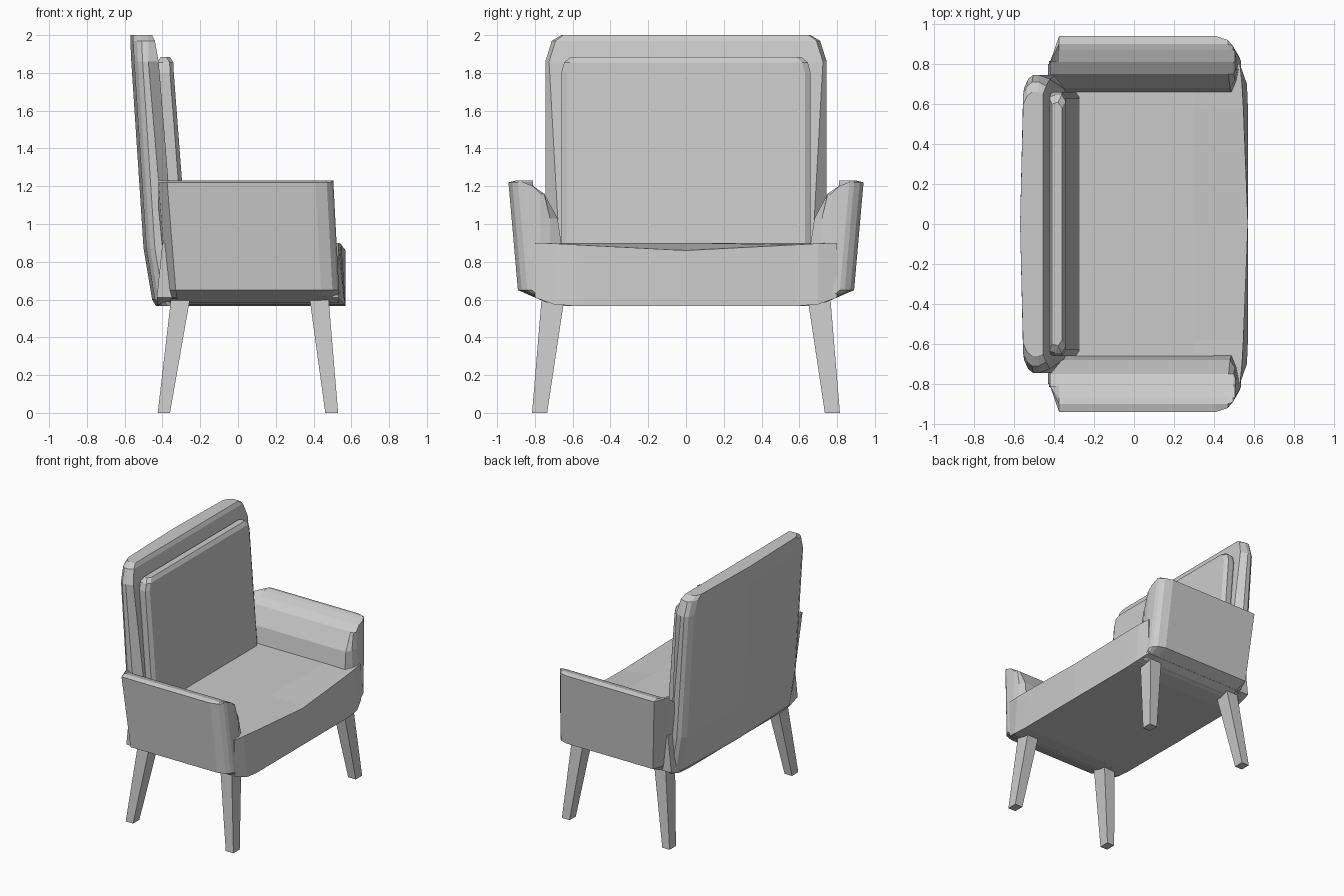
import bpy, bmesh

if "Cube" in bpy.data.objects:
    bpy.data.objects.remove(bpy.data.objects["Cube"])


def loft(name, rings, mirror=False):
    """Skin a list of equal-length point rings and cap both ends."""
    bm = bmesh.new()
    rows = [[bm.verts.new(p) for p in r] for r in rings]
    n = len(rows[0])
    for a, b in zip(rows, rows[1:]):
        for i in range(n):
            j = (i + 1) % n
            bm.faces.new((a[i], a[j], b[j], b[i]))
    bm.faces.new(rows[0])
    bm.faces.new(rows[-1])
    bmesh.ops.remove_doubles(bm, verts=bm.verts, dist=0.0005)
    bmesh.ops.recalc_face_normals(bm, faces=bm.faces)
    me = bpy.data.meshes.new(name)
    bm.to_mesh(me)
    bm.free()
    ob = bpy.data.objects.new(name, me)
    bpy.context.collection.objects.link(ob)
    if mirror:
        m = ob.modifiers.new("mirror", 'MIRROR')
        m.use_axis = (False, True, False)
        m.use_mirror_merge = False
    return ob


def both_sides(half):
    """Complete a half outline (y >= 0) with its mirror image."""
    return half + [(x, -y, z) for x, y, z in reversed(half) if y > 0]


# seat: side profiles lofted across the width, bowed at the front
def seat_ring(y, x_low, x_top, z_top, z_low):
    return [(-0.43, y, z_low), (x_low, y, z_low),
            (x_top, y, z_top), (0.30, y, 0.90), (-0.40, y, 0.90)]


half = [(0.80, 0.53, 0.53, 0.90, 0.61), (0.70, 0.565, 0.54, 0.897, 0.575),
        (0.58, 0.57, 0.547, 0.89, 0.565), (0.0, 0.57, 0.57, 0.86, 0.565)]
loft("seat", [seat_ring(*s) for s in half]
     + [seat_ring(-s[0], *s[1:]) for s in reversed(half[:-1])])

# arms: one cross-section swept front to back, tapered at both ends
section = [(0.58, 0.567), (0.74, 0.585), (0.89, 0.65), (0.94, 1.22), (0.90, 1.23),
           (0.87, 1.222), (0.81, 1.20), (0.75, 1.16), (0.68, 1.03), (0.66, 0.90)]


def arm_ring(x, shift, low):
    pts = []
    for y, z in section:
        t = max(0, (z - 0.65) / 0.57)
        yy = min(y, 0.89 + 0.05 * t - shift)
        if z >= 0.9:
            yy = max(yy, low)
        lean = 0.06 * max(0, (0.9 - z) / 0.33) if x < 0 else -0.03 * t
        pts.append((x + lean, yy, z))
    return pts


stations = [(-0.42, 0.13, 0.66), (-0.375, 0, 0.66), (0.44, 0, 0.66),
            (0.50, 0.02, 0.66), (0.525, 0.05, 0.72), (0.535, 0.075, 0.77)]
loft("arm", [arm_ring(*s) for s in stations], mirror=True)


# backrest: rounded slab leaning back
def back_ring(z, xr, xs, xf, w, wf):
    return both_sides([(xr, 0, z), (xr + 0.015, w - 0.065, z), (xr + 0.035, w - 0.02, z),
                       (xr + 0.06, w, z), (xs, w, z), (xf, wf, z), (xf, 0, z)])


loft("backrest", [
    back_ring(0.567, -0.435, -0.35, -0.30, 0.73, 0.67),
    back_ring(0.60, -0.455, -0.36, -0.30, 0.745, 0.67),
    back_ring(0.87, -0.50, -0.39, -0.34, 0.745, 0.67),
    back_ring(1.86, -0.565, -0.475, -0.42, 0.745, 0.725),
    back_ring(1.97, -0.57, -0.475, -0.44, 0.71, 0.69),
    back_ring(2.0, -0.57, -0.48, -0.455, 0.66, 0.65)])


# back cushion with bevelled rim
def cushion_ring(z, xb, xf, w):
    return both_sides([(xb, 0, z), (xb, w - 0.01, z), (xb + 0.03, w, z),
                       (xf - 0.02, w, z), (xf, w - 0.03, z), (xf, 0, z)])


loft("back_cushion", [
    cushion_ring(0.88, -0.36, -0.27, 0.66),
    cushion_ring(1.80, -0.43, -0.34, 0.66),
    cushion_ring(1.855, -0.425, -0.342, 0.645),
    cushion_ring(1.885, -0.41, -0.36, 0.61)])


# splayed tapered legs
def leg(name, top, foot):
    def ring(x0, x1, y0, y1, z):
        return [(x0, y0, z), (x1, y0, z), (x1, y1, z), (x0, y1, z)]
    loft(name, [ring(*foot, 0.735, 0.815, 0), ring(*top, 0.645, 0.765, 0.60)], mirror=True)


leg("front_leg", (0.38, 0.48), (0.462, 0.53))
leg("rear_leg", (-0.355, -0.255), (-0.425, -0.36))
